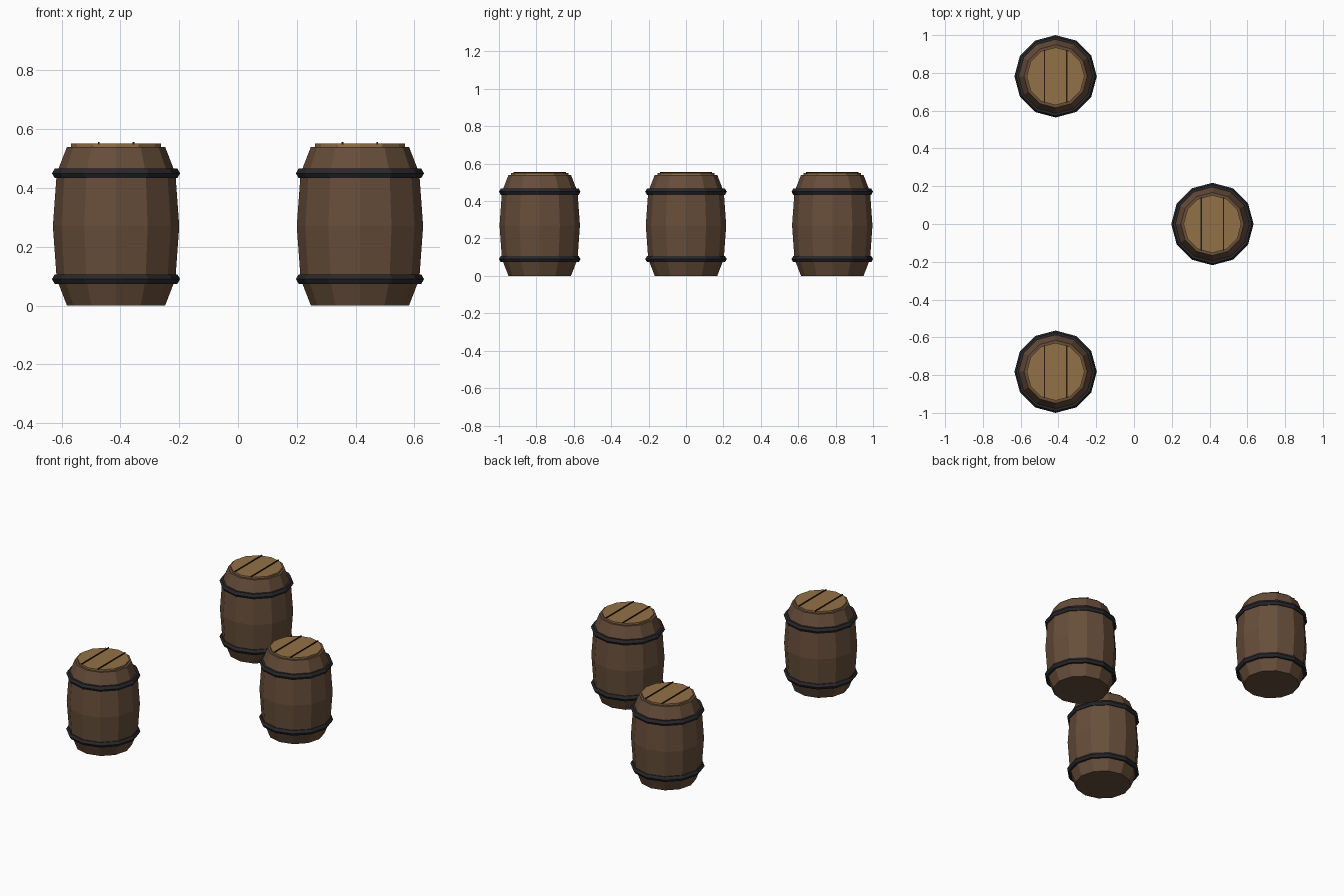
import bpy, bmesh, math

old = bpy.data.objects.get("Cube")
if old:
    bpy.data.objects.remove(old, do_unlink=True)

SIDES = 12


def material(name, rgb):
    m = bpy.data.materials.new(name)
    m.use_nodes = True
    m.diffuse_color = (*rgb, 1)
    m.node_tree.nodes["Principled BSDF"].inputs["Base Color"].default_value = (*rgb, 1)
    return m


wood = material("brown wood", (0.135, 0.075, 0.042))
lid_wood = material("light wood", (0.29, 0.165, 0.063))
iron = material("dark iron", (0.022, 0.020, 0.023))
gap = material("dark gap", (0.018, 0.012, 0.008))


def lathe(name, profile, mat, loc, closed=False):
    """Spin (radius, height) points about z; cap the ends unless closed."""
    bm = bmesh.new()
    rings = []
    for r, z in profile:
        angles = [2 * math.pi * i / SIDES for i in range(SIDES)]
        rings.append([bm.verts.new((r * math.cos(a), r * math.sin(a), z)) for a in angles])
    pairs = list(zip(rings, rings[1:]))
    if closed:
        pairs.append((rings[-1], rings[0]))
    else:
        bm.faces.new(rings[0][::-1])
        bm.faces.new(rings[-1])
    for low, high in pairs:
        for i in range(SIDES):
            j = (i + 1) % SIDES
            bm.faces.new((low[i], low[j], high[j], high[i]))
    bmesh.ops.recalc_face_normals(bm, faces=bm.faces)
    return finish(name, bm, mat, loc)


def finish(name, bm, mat, loc):
    mesh = bpy.data.meshes.new(name)
    bm.to_mesh(mesh)
    bm.free()
    mesh.materials.append(mat)
    obj = bpy.data.objects.new(name, mesh)
    obj.location = loc
    bpy.context.collection.objects.link(obj)
    return obj


def seam(name, x, loc):
    bm = bmesh.new()
    bmesh.ops.create_cube(bm, size=1)
    bmesh.ops.scale(bm, vec=(0.006, 0.28, 0.008), verts=bm.verts)
    bmesh.ops.translate(bm, vec=(x, 0, 0.552), verts=bm.verts)
    return finish(name, bm, gap, loc)


def barrel(label, x, y):
    loc = (x, y, 0)
    # Bulging staves
    lathe(label + "_body", [(0.167, 0), (0.202, 0.09), (0.215, 0.27),
                            (0.202, 0.45), (0.167, 0.54)], wood, loc)
    # Lid with two plank seams
    lathe(label + "_lid", [(0.153, 0.535), (0.153, 0.551)], lid_wood, loc)
    for side, sx in (("left", 0.059), ("right", -0.059)):
        seam(f"{label}_lid_seam_{side}", sx, loc)
    # Hoops with a six-sided section
    for part, z in (("lower", 0.09), ("upper", 0.45)):
        section = [(0.199 + 0.019 * math.cos(k * math.pi / 3),
                    z + 0.019 * math.sin(k * math.pi / 3)) for k in range(6)]
        lathe(f"{label}_{part}_hoop", section, iron, loc, closed=True)


barrel("front_barrel", -0.415, -0.782)
barrel("back_barrel", -0.415, 0.782)
barrel("side_barrel", 0.415, 0)
